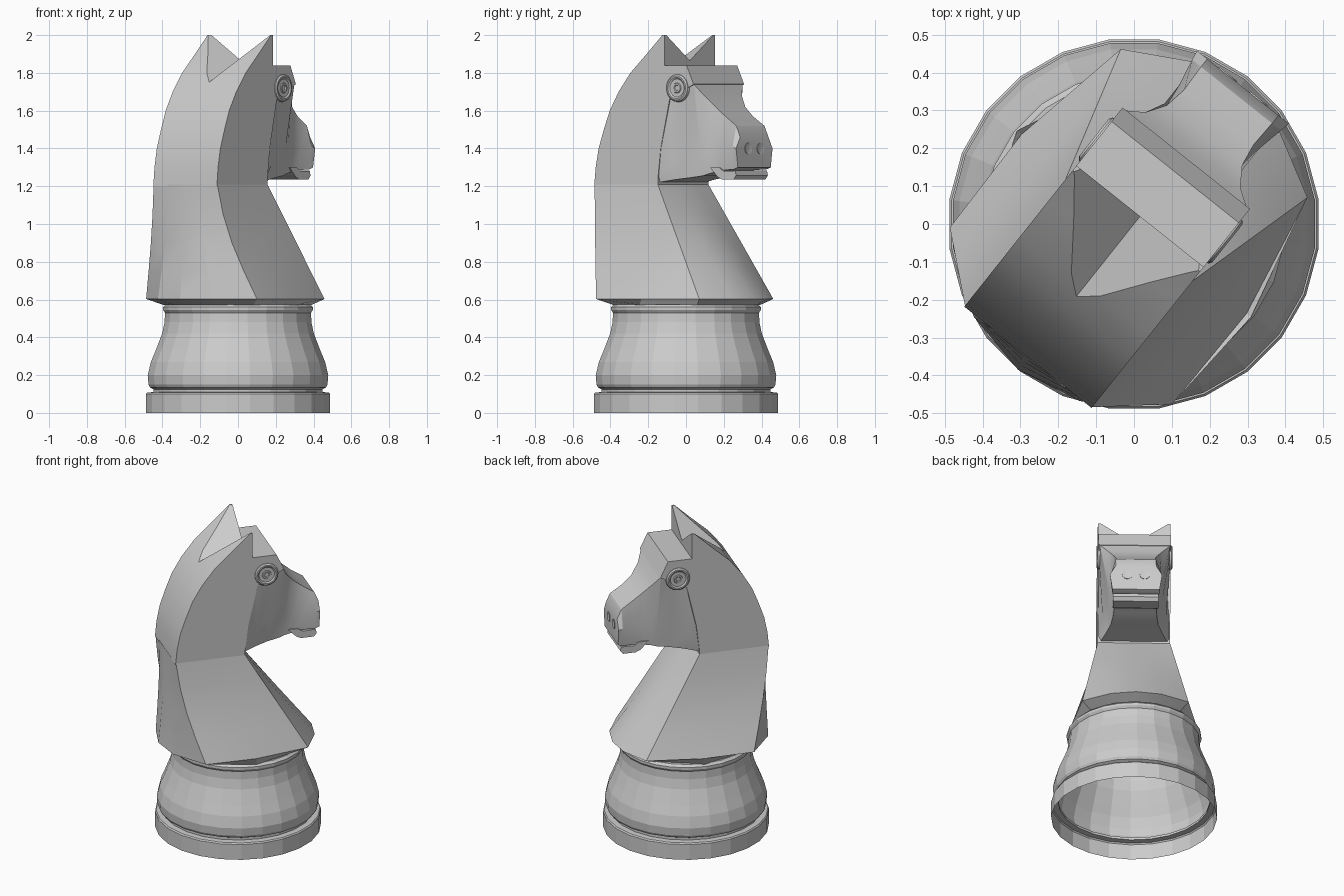
import bpy, bmesh, math
from mathutils import Vector

if "Cube" in bpy.data.objects:
    bpy.data.objects.remove(bpy.data.objects["Cube"])

TURN = math.radians(51.5)   # heading of the horse around z
HALF = 0.215                # half width of neck and head

grey = bpy.data.materials.new("plain grey")
grey.use_nodes = True
grey.diffuse_color = (0.6, 0.6, 0.6, 1)
grey.node_tree.nodes["Principled BSDF"].inputs["Base Color"].default_value = (0.6, 0.6, 0.6, 1)


def finish(name, bm, angle=None):
    bmesh.ops.recalc_face_normals(bm, faces=bm.faces)
    mesh = bpy.data.meshes.new(name)
    bm.to_mesh(mesh)
    bm.free()
    mesh.materials.append(grey)
    obj = bpy.data.objects.new(name, mesh)
    bpy.context.collection.objects.link(obj)
    obj.rotation_euler.z = TURN
    if angle:
        smooth(obj, angle)
    return obj


def activate(obj):
    bpy.ops.object.select_all(action='DESELECT')
    obj.select_set(True)
    bpy.context.view_layer.objects.active = obj


def smooth(obj, angle):
    activate(obj)
    bpy.ops.object.shade_smooth_by_angle(angle=math.radians(angle))


def loft(name, rings, angle=None):
    """Skin a list of closed rings and cap both ends."""
    bm = bmesh.new()
    rows = [[bm.verts.new(p) for p in ring] for ring in rings]
    n = len(rows[0])
    for a, b in zip(rows, rows[1:]):
        for i in range(n):
            j = (i + 1) % n
            bm.faces.new((a[i], a[j], b[j], b[i]))
    bm.faces.new(rows[0])
    bm.faces.new(rows[-1])
    return finish(name, bm, angle)


def mirrored(half):
    """Close a half outline of (x, y) points, y >= 0, by mirroring it in y."""
    return half + [(x, -y) for x, y in reversed(half) if y > 0]


# Turned pedestal, a thin shell open underneath
profile = [(.492, 0), (.492, .1), (.486, .108), (.45, .11),
           (.45, .125), (.47, .135), (.478, .15), (.482, .2), (.465, .27), (.44, .33),
           (.405, .42), (.392, .48), (.39, .53), (.4, .545), (.4, .56), (.385, .574), (0, .574)]
bm = bmesh.new()
verts = [bm.verts.new((r, 0, z)) for r, z in profile]
edges = [bm.edges.new(pair) for pair in zip(verts, verts[1:])]
bmesh.ops.spin(bm, geom=verts + edges, cent=(0, 0, 0), axis=(0, 0, 1),
               angle=math.tau, steps=24, use_duplicate=False)
bmesh.ops.remove_doubles(bm, verts=bm.verts, dist=1e-4)
pedestal = finish("pedestal", bm)
pedestal.rotation_euler.z = math.radians(7.5)

# Flaring lower neck and chest: straight slope in front, curved flare behind
upper = [(-.45, 0), (-.45, .11), (-.447, HALF), (-.24, HALF), (-.02, HALF), (-.02, .1), (-.02, 0)]
lower = [(-.492, 0), (-.455, .18), (-.31, .375), (0, .38), (.34, .315), (.43, .15), (.455, 0)]
rings = []
for z, back in ((1.21, 0), (1.05, .15), (.9, .37), (.75, .67), (.603, 1)):
    front = (1.21 - z) / .607
    half = []
    for i, (a, b) in enumerate(zip(upper, lower)):
        t = front if i > 3 else back
        half.append((a[0] + (b[0] - a[0]) * t, a[1] + (b[1] - a[1]) * t))
    rings.append([(x, y, z) for x, y in mirrored(half)])
tuck = []
for x, y in mirrored(lower):
    s = .395 / math.hypot(x, y)
    tuck.append((x * s, y * s, .572))
rings.append(tuck)
loft("chest", rings, 18)

# Arched neck with ears, a side profile pulled across the width
side = [(-.45, 1.2), (-.44, 1.3), (-.42, 1.4), (-.385, 1.5), (-.345, 1.6), (-.285, 1.7),
        (-.205, 1.8), (-.09, 1.905), (-.005, 1.985), (.01, 2), (.026, 2), (.026, 1.84),
        (.175, 1.84), (.222, 1.74), (.06, 1.66), (0, 1.4), (-.02, 1.235), (-.02, 1.2)]
neck = loft("neck_and_ears", [[(x, y, z) for x, z in side] for y in (-HALF, HALF)])

# V-shaped notch that separates the ears
apex, floor = Vector((-.265, 0, 1.742)), Vector((.026, 0, 1.865))
bm = bmesh.new()
bm.verts.new(apex)
bm.verts.new(apex + (floor - apex) * 1.2)
for s in (-1, 1):
    tip = floor + (Vector((.026, .2 * s, 2)) - floor) * 2
    bm.verts.new(apex + (tip - apex) * 1.2)
bmesh.ops.convex_hull(bm, input=bm.verts)
cutter = finish("ear_notch_cutter", bm)
cutter.hide_render = True
cut = neck.modifiers.new("notch", 'BOOLEAN')
cut.operation = 'DIFFERENCE'
cut.solver = 'EXACT'
cut.object = cutter
activate(neck)
bpy.ops.object.modifier_apply(modifier=cut.name)
bpy.data.objects.remove(cutter)
smooth(neck, 25)

# Face and muzzle: x, then half width and height of the top, cheek and jaw edges
sections = [(-.03, .213, 1.72, .213, 1.24, .2, 1.22),
            (.06, .213, 1.73, .188, 1.33, .165, 1.235),
            (.14, .213, 1.74, .162, 1.4, .14, 1.245),
            (.218, .208, 1.74, .148, 1.4, .13, 1.255),
            (.25, .16, 1.68, .14, 1.395, .127, 1.265),
            (.3, .127, 1.62, .135, 1.39, .125, 1.275),
            (.36, .117, 1.57, .135, 1.385, .125, 1.285),
            (.435, .12, 1.52, .15, 1.41, .14, 1.29),
            (.462, .12, 1.46, .155, 1.4, .14, 1.3)]
loft("muzzle", [[(x, -wt, zt), (x, wt, zt), (x, wm, zm), (x, wb, zb), (x, -wb, zb), (x, -wm, zm)]
                for x, wt, zt, wm, zm, wb, zb in sections], 28)

# Lower lip
lip = [(.27, 1.3), (.33, 1.3), (.36, 1.28), (.44, 1.282), (.447, 1.258), (.43, 1.236),
       (.35, 1.236), (.32, 1.25)]
loft("lower_lip", [[(x, y, z) for x, z in lip] for y in (-.135, .135)], 25)


def stud(name, centre, direction, rings):
    """Round detail turned from (radius, height) points along a direction."""
    turn = Vector(direction).to_track_quat('Z', 'Y')
    rows = []
    for r, h in rings:
        rows.append([Vector(centre) + turn @ Vector((r * math.cos(a), r * math.sin(a), h))
                     for a in (math.tau * i / 20 for i in range(20))])
    loft(name, rows, 30)


# Eyes and nostrils
for s, label in ((1, "left"), (-1, "right")):
    stud(label + "_eye", (.113, s * HALF, 1.72), (0, s, 0),
         [(.075, -.01), (.072, .004), (.064, .01), (.056, .01), (.048, .004),
          (.028, .004), (.025, .009), (.017, .009), (.013, .004)])
    stud(label + "_nostril", (.462, s * .052, 1.4), (1, 0, 0),
         [(.031, -.01), (.03, .003), (.025, .002), (.012, .0005)])
